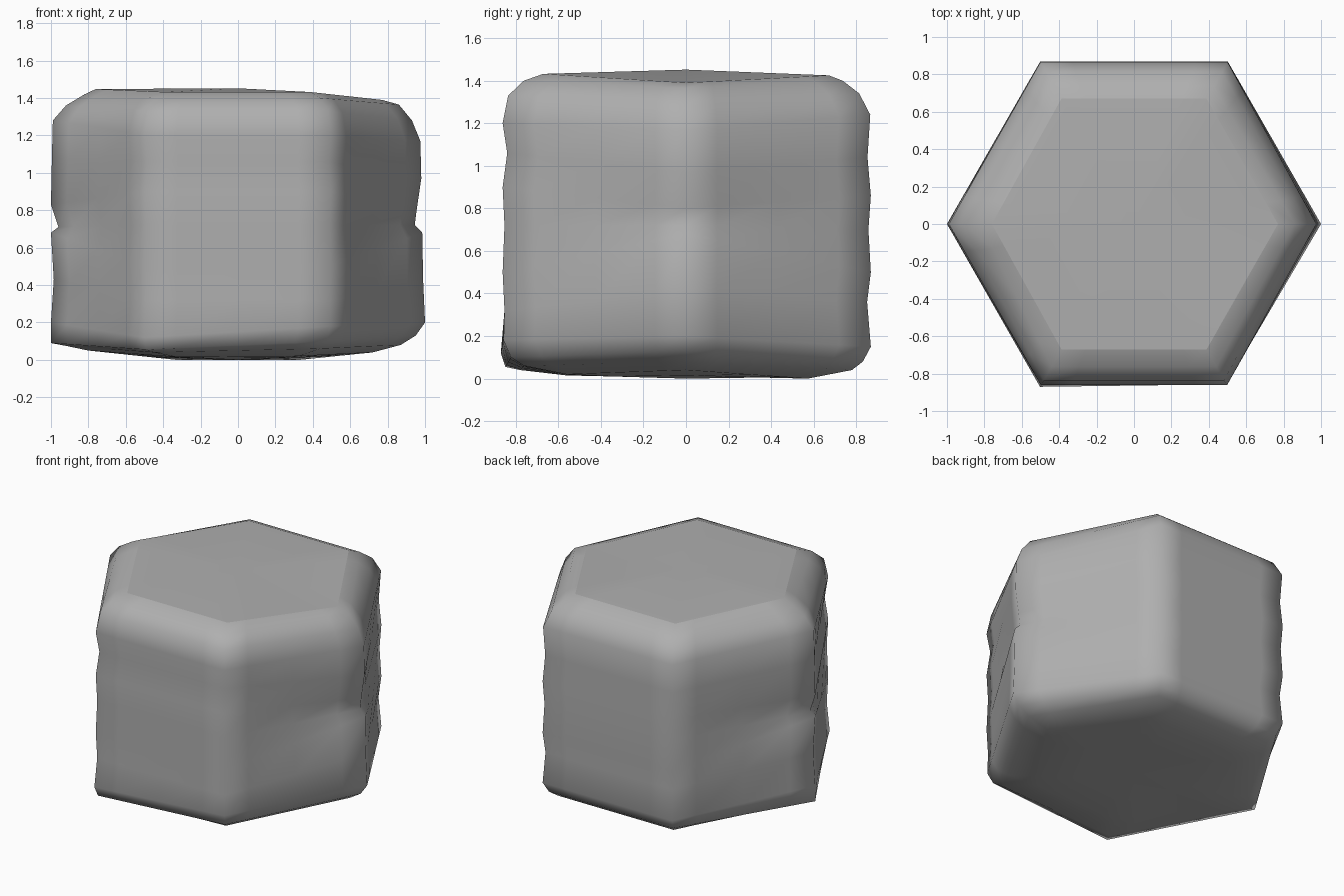
import bpy, bmesh
from math import cos, sin, pi
from mathutils import Vector

if "Cube" in bpy.data.objects:
    bpy.data.objects.remove(bpy.data.objects["Cube"])

# Corner profiles (radius, height), bottom to top
right = [(.4, .015), (.72, .04), (.87, .08), (.95, .13), (1, .2), (.99, .42), (.985, .68),
         (.945, .72), (.955, .8), (.98, .97), (.975, 1.17), (.93, 1.28), (.86, 1.365), (.77, 1.39)]
left = [(.4, .01), (.8, .05), (.92, .075), (1, .09), (1, .2), (.985, .43), (1, .68),
        (.96, .71), (1, .83), (.995, 1.08), (.99, 1.28), (.92, 1.36), (.82, 1.42), (.76, 1.448)]
back = [(.4, .005), (.66, .0), (.9, .04), (.96, .08), (1.003, .15), (.983, .36), (1.003, .5),
        (.99, .7), (1.003, .86), (.985, 1.04), (1, 1.24), (.94, 1.34), (.85, 1.4), (.775, 1.425)]
front = [(.4, .01), (.65, .015), (.9, .04), (.98, .055), (1.005, .12), (.985, .32), (.995, .5),
         (.985, .72), (.995, .9), (.97, 1.06), (.995, 1.2), (.965, 1.33), (.88, 1.4), (.775, 1.432)]
front_right = [(.4, .01), (.65, .02), (.88, .06), (.95, .1), (.99, .18)] + front[5:]
corners = [right, back, back, left, front, front_right]
STEPS = (0, .17, .5, .83)


def corner_point(k, i):
    r, z = corners[k % 6][i]
    a = k * pi / 3
    return Vector((r * cos(a), r * sin(a), z))


# Hexagonal stone column lofted through rings
bm = bmesh.new()
rings = []
for i in range(len(right)):
    rings.append([bm.verts.new(corner_point(k, i).lerp(corner_point(k + 1, i), t))
                  for k in range(6) for t in STEPS])
n = len(rings[0])
for a, b in zip(rings, rings[1:]):
    for j in range(n):
        m = (j + 1) % n
        bm.faces.new((a[j], a[m], b[m], b[j])).smooth = True

# Bottom and slightly domed top caps
base = bm.verts.new((0, 0, 0))
peak = bm.verts.new((0, 0, 1.452))
for j in range(n):
    m = (j + 1) % n
    bm.faces.new((base, rings[0][m], rings[0][j])).smooth = True
    bm.faces.new((peak, rings[-1][j], rings[-1][m])).smooth = True

# Crisp rim around the top cap
for j in range(n):
    bm.edges.get((rings[-1][j], rings[-1][(j + 1) % n])).smooth = False

mesh = bpy.data.meshes.new("hex_stone")
bm.to_mesh(mesh)
bm.free()
stone = bpy.data.objects.new("hex_stone", mesh)
bpy.context.collection.objects.link(stone)

# Darker grey rock colour
rock = bpy.data.materials.new("rock_grey")
rock.diffuse_color = (.43, .43, .43, 1)
rock.use_nodes = True
rock.node_tree.nodes["Principled BSDF"].inputs["Base Color"].default_value = rock.diffuse_color
mesh.materials.append(rock)
